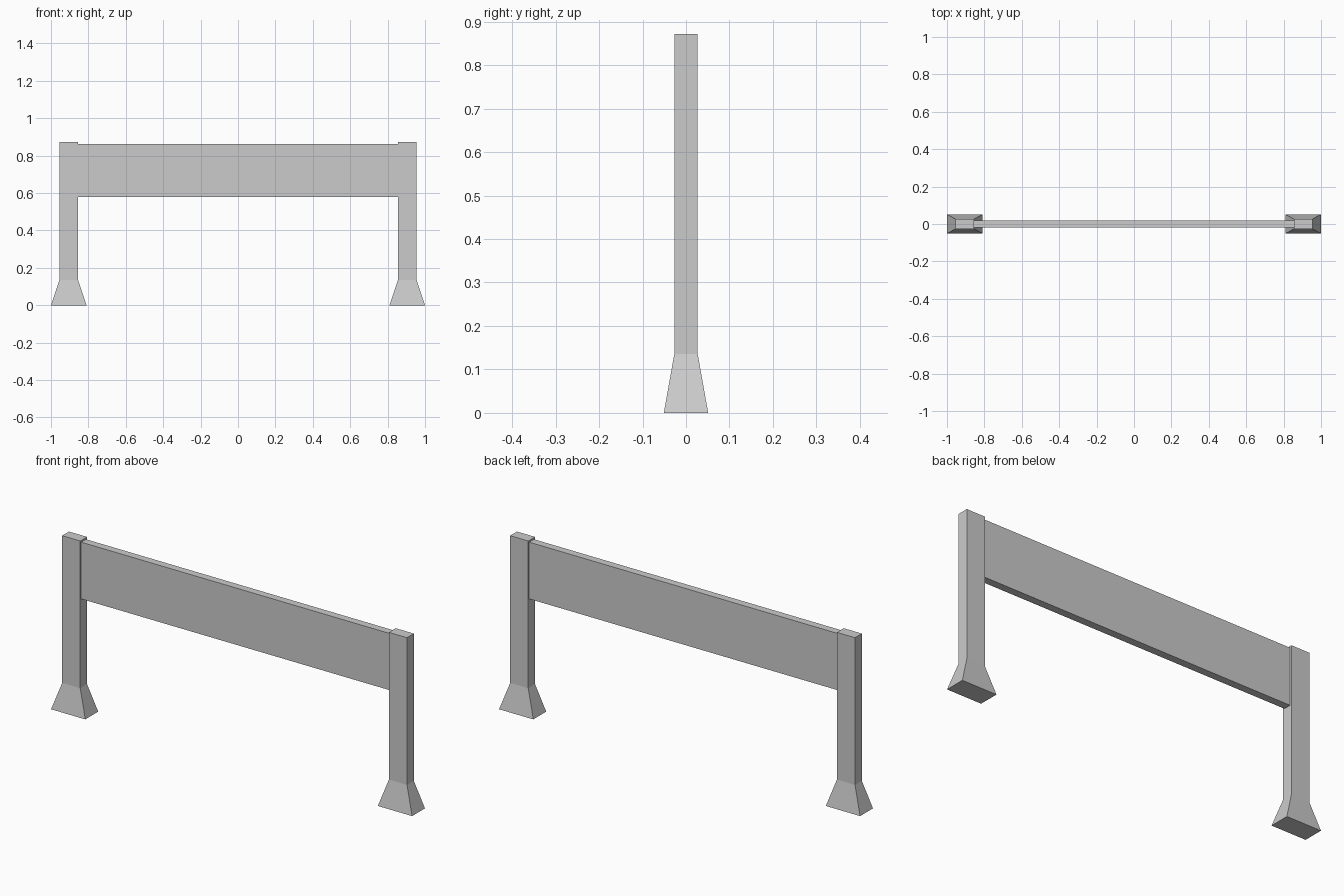
import bpy

if "Cube" in bpy.data.objects:
    bpy.data.objects.remove(bpy.data.objects["Cube"])

POST_X, POST_HX, POST_HY = 0.905, 0.05, 0.027
FOOT_HX, FOOT_HY, FOOT_TOP, POST_TOP = 0.095, 0.051, 0.135, 0.872


def loft(name, x, sections):
    """Rectangular column through (half_x, half_y, z) sections, capped at both ends."""
    verts, faces = [], []
    for hx, hy, z in sections:
        verts += [(x - hx, -hy, z), (x + hx, -hy, z), (x + hx, hy, z), (x - hx, hy, z)]
    for s in range(len(sections) - 1):
        a, b = 4 * s, 4 * s + 4
        for i in range(4):
            j = (i + 1) % 4
            faces.append((a + i, a + j, b + j, b + i))
    last = 4 * (len(sections) - 1)
    faces += [(3, 2, 1, 0), (last, last + 1, last + 2, last + 3)]
    mesh = bpy.data.meshes.new(name)
    mesh.from_pydata(verts, [], faces)
    obj = bpy.data.objects.new(name, mesh)
    bpy.context.collection.objects.link(obj)
    return obj


# Posts with flared feet
for side, sign in (("left", -1), ("right", 1)):
    loft(f"{side}_post", sign * POST_X, [
        (FOOT_HX, FOOT_HY, 0),
        (POST_HX, POST_HY, FOOT_TOP),
        (POST_HX, POST_HY, POST_TOP),
    ])

# Board spanning between the posts, slightly thinner and lower than them
loft("cross_board", 0, [(POST_X - POST_HX, 0.019, 0.579), (POST_X - POST_HX, 0.019, 0.863)])
